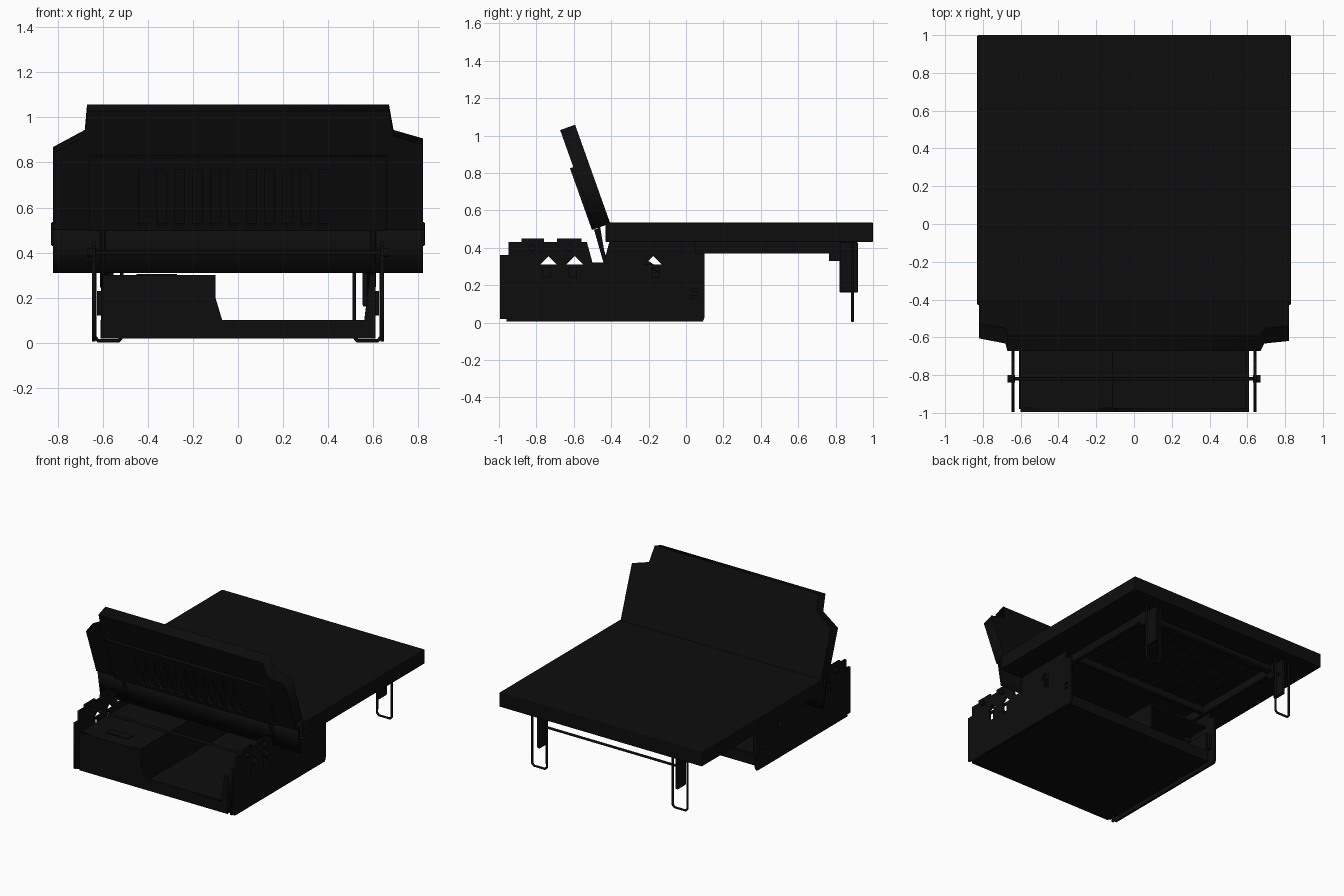
import bpy
from math import radians

cube = bpy.data.objects.get("Cube")
if cube:
    bpy.data.objects.remove(cube)

black = bpy.data.materials.new("matte_black")
black.use_nodes = True
black.diffuse_color = (0.004, 0.004, 0.004, 1)
bsdf = next(n for n in black.node_tree.nodes if n.type == 'BSDF_PRINCIPLED')
bsdf.inputs["Base Color"].default_value = black.diffuse_color

TILT = radians(109.6)
SIDE = (radians(90), 0, radians(90))
FRONT = (radians(90), 0, 0)


def box(name, x0, x1, y0, y1, z0, z1):
    bpy.ops.mesh.primitive_cube_add(
        size=1, location=((x0 + x1) / 2, (y0 + y1) / 2, (z0 + z1) / 2))
    ob = bpy.context.object
    ob.name = name
    ob.scale = (x1 - x0, y1 - y0, z1 - z0)
    ob.data.materials.append(black)
    return ob


def soften(ob, width):
    bpy.ops.object.transform_apply(location=False, rotation=False, scale=True)
    mod = ob.modifiers.new("soft_edges", 'BEVEL')
    mod.width = width
    mod.segments = 2
    return ob


def plate(name, outlines, thick, loc, rot):
    """Flat plate from one outline, with further outlines as holes."""
    cu = bpy.data.curves.new(name, 'CURVE')
    cu.dimensions = '2D'
    cu.fill_mode = 'BOTH'
    cu.extrude = thick / 2
    for pts in outlines:
        sp = cu.splines.new('POLY')
        sp.points.add(len(pts) - 1)
        for p, (u, v) in zip(sp.points, pts):
            p.co = (u, v, 0, 1)
        sp.use_cyclic_u = True
    ob = bpy.data.objects.new(name, cu)
    bpy.context.collection.objects.link(ob)
    ob.location = loc
    ob.rotation_euler = rot
    cu.materials.append(black)
    return ob


def rod(name, pts, radius):
    cu = bpy.data.curves.new(name, 'CURVE')
    cu.dimensions = '3D'
    cu.bevel_depth = radius
    cu.bevel_resolution = 2
    cu.use_fill_caps = True
    sp = cu.splines.new('POLY')
    sp.points.add(len(pts) - 1)
    for p, co in zip(sp.points, pts):
        p.co = (*co, 1)
    ob = bpy.data.objects.new(name, cu)
    bpy.context.collection.objects.link(ob)
    cu.materials.append(black)


def rect(a, b, c, d):
    return [(a, c), (b, c), (b, d), (a, d)]


# Sleeping platform
soften(box("mattress_deck", -.83, .83, -.43, 1, .43, .535), .006)

# Under-deck frame and slats
for s, side in ((1, "left"), (-1, "right")):
    box(side + "_deck_rail", s * .57 - .015, s * .57 + .015, -.4, .8, .37, .43)
for i, y in enumerate((.06, .78)):
    box(f"deck_crossbar_{i}", -.57, .57, y - .015, y + .015, .375, .43)
for i in range(9):
    x = -.44 + i * .11
    box(f"deck_slat_{i}", x - .025, x + .025, .08, .77, .42, .432)

# Tilted backrest
outline = [(-.82, 0), (.82, 0), (.82, .4), (.69, .44), (.67, .56),
           (-.67, .56), (-.68, .44), (-.82, .36)]


def on_back(d):
    return (0, -.405 - .942 * d, .53 - .335 * d)


plate("backrest", [outline], .085, on_back(.0425), (TILT, 0, 0))
slots = [rect(-.44 + i * .08, -.4 + i * .08, .03, .29) for i in range(11)]
plate("backrest_slat_frame", [rect(-.66, .66, 0, .35)] + slots, .02,
      on_back(.094), (TILT, 0, 0))
plate("backrest_skirt", [[(-.478, .53), (-.462, .53), (-.425, .31), (-.44, .31)]],
      1.64, (0, 0, 0), SIDE)

# Storage base
front = [(-.6, .02), (.61, .02), (.61, .3), (.585, .3), (.56, .1),
         (-.07, .1), (-.1, .2), (-.1, .3), (-.6, .3)]
plate("base_front", [front], .02, (0, -.985, 0), FRONT)
box("base_floor", -.61, .61, -.98, .06, .02, .04)
box("base_rear_lip", -.61, .61, .04, .06, .02, .1)
box("storage_lid", -.6, -.11, -.98, .05, .285, .3)
box("storage_divider", -.125, -.11, -.98, .05, .04, .3)
box("lid_handle", -.45, -.27, -.9, -.84, .3, .306)
rod("pivot_rod", [(-.67, -.82, .4), (.67, -.82, .4)], .009)

# Folding mechanism on each side
profile = [(-.995, .02), (-.96, .02), (-.96, .005), (.09, .005), (.1, .03),
           (.1, .37), (.05, .37), (.05, .43), (-.41, .43), (-.44, .32),
           (-.5, .32), (-.53, .43), (-.56, .43), (-.56, .45), (-.69, .45),
           (-.69, .43), (-.76, .43), (-.76, .45), (-.88, .45), (-.88, .43),
           (-.95, .43), (-.95, .36), (-.995, .36)]
holes = [rect(y, y + .04, .24, .295) for y in (-.765, -.625, -.185)]
holes += [[(y, .31), (y + .09, .31), (y + .045, .355)] for y in (-.78, -.64, -.22)]
holes += [rect(.03, .065, z, z + .015) for z in (.13, .165)]

for s, side in ((1, "left"), (-1, "right")):
    plate(side + "_side_plate", [profile] + holes, .016, (s * .64, 0, 0), SIDE)
    box(side + "_base_wall", s * .6 - .008, s * .6 + .008, -.98, .06, .02, .24)
    box(side + "_runner", s * .615 - .01, s * .615 + .01, -.6, .08, .12, .23)
    # Link arms between base and backrest
    rod(side + "_back_link", [(s * .6, -.48, .5), (s * .6, -.43, .32), (s * .6, -.2, .25)], .012)
    rod(side + "_deck_link", [(s * .585, -.35, .41), (s * .585, -.1, .25)], .012)
    for i, y in enumerate((-.82, -.62)):
        rod(f"{side}_pivot_boss_{i}", [(s * .63, y, .4), (s * .67, y, .4)], .02)

    # Fold-down wire leg
    soften(box(side + "_leg_bracket", s * .565 - .012, s * .565 + .012,
               .82, .92, .16, .43), .008)
    box(side + "_leg_hinge", s * .57 - .02, s * .57 + .02, .765, .83, .33, .43)
    a, b = s * .515, s * .635
    rod(side + "_wire_leg", [(a, .89, .43), (a, .89, .025), (a + s * .015, .89, .009),
                             (b - s * .015, .89, .009), (b, .89, .025), (b, .89, .43)], .008)
rod("leg_crossbar", [(-.57, .89, .32), (.57, .89, .32)], .009)
